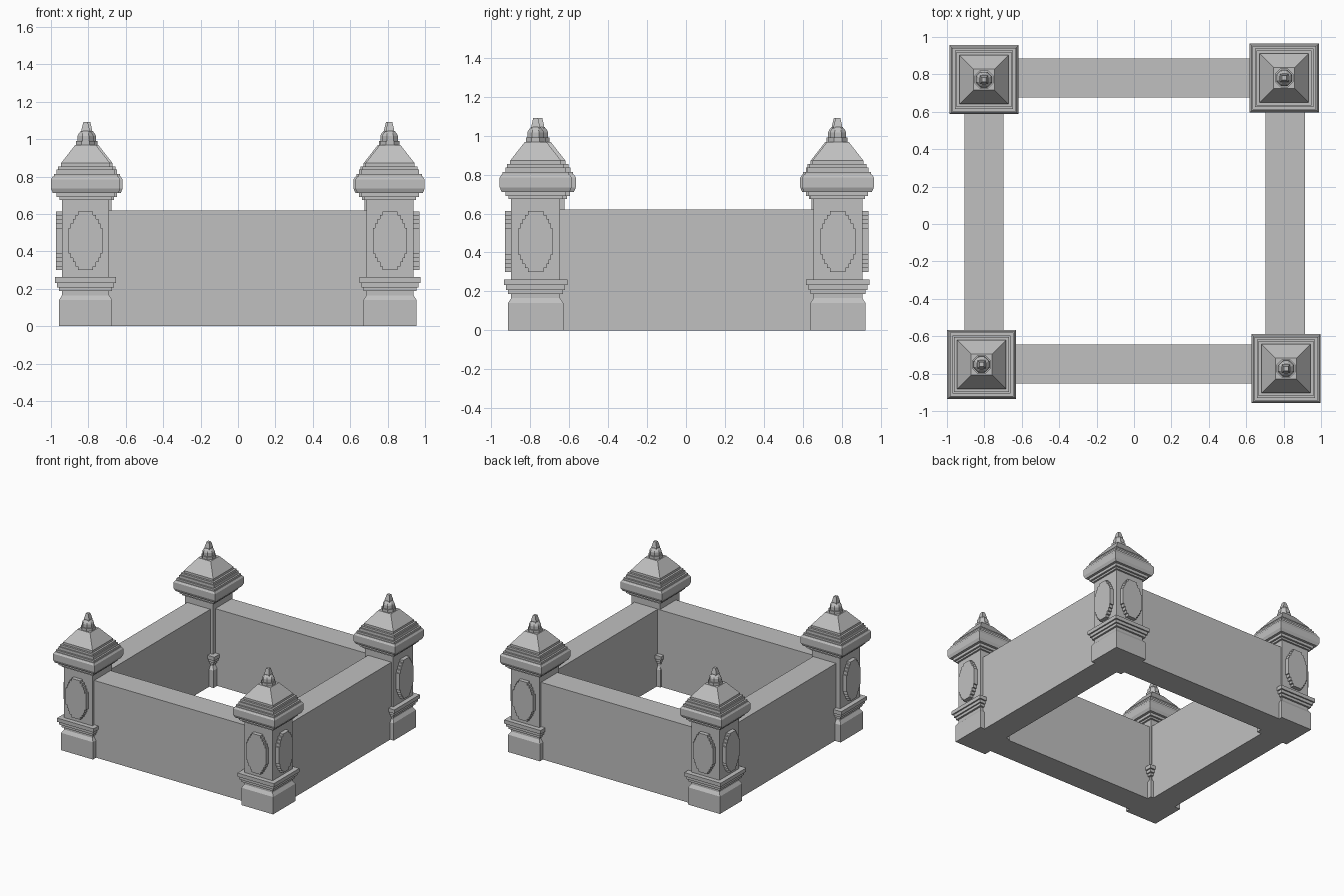
import bpy, bmesh, math
from mathutils import Matrix, Vector

old = bpy.data.objects.get("Cube")
if old:
    bpy.data.objects.remove(old, do_unlink=True)

stone = bpy.data.materials.new("grey_stone")
stone.use_nodes = True
GREY = (0.53, 0.53, 0.53, 1)
stone.diffuse_color = GREY
stone.node_tree.nodes["Principled BSDF"].inputs["Base Color"].default_value = GREY


def finish(name, bm, location=(0, 0, 0)):
    bmesh.ops.recalc_face_normals(bm, faces=bm.faces)
    mesh = bpy.data.meshes.new(name)
    bm.to_mesh(mesh)
    bm.free()
    mesh.materials.append(stone)
    obj = bpy.data.objects.new(name, mesh)
    obj.location = location
    bpy.context.collection.objects.link(obj)


def stack(name, profile, sides, location):
    """Loft regular rings through (half width, z) points and cap both ends."""
    bm = bmesh.new()
    rings = []
    for half, z in profile:
        r = half / math.cos(math.pi / sides)
        angles = [(i + 0.5) * math.tau / sides for i in range(sides)]
        rings.append([bm.verts.new((r * math.cos(a), r * math.sin(a), z)) for a in angles])
    for low, high in zip(rings, rings[1:]):
        for i in range(sides):
            j = (i + 1) % sides
            bm.faces.new((low[i], low[j], high[j], high[i]))
    bm.faces.new(rings[0])
    bm.faces.new(rings[-1])
    finish(name, bm, location)


def box(name, x0, x1, y0, y1, z1):
    bm = bmesh.new()
    bmesh.ops.create_cube(bm, size=1)
    for v in bm.verts:
        v.co = Vector((x0 if v.co.x < 0 else x1, y0 if v.co.y < 0 else y1, 0 if v.co.z < 0 else z1))
    finish(name, bm)


def panel(name, angle, location):
    """Raised plaque with stepped corners on one face of a pillar."""
    corners = [(.04, .157), (.055, .137), (.068, .115), (.08, .092), (.09, .067)]
    quarter = [corners[0]]
    for (x0, z0), (x1, z1) in zip(corners, corners[1:]):
        quarter += [(x0, z1), (x1, z1)]
    right = quarter + [(x, -z) for x, z in reversed(quarter)]
    outline = right + [(-x, z) for x, z in reversed(right)]
    bm = bmesh.new()
    face = bm.faces.new([bm.verts.new((x, -.11, z + .457)) for x, z in outline])
    grown = bmesh.ops.extrude_face_region(bm, geom=[face])["geom"]
    bmesh.ops.translate(bm, verts=[v for v in grown if isinstance(v, bmesh.types.BMVert)],
                        vec=(0, -.048, 0))
    bmesh.ops.rotate(bm, verts=bm.verts, matrix=Matrix.Rotation(angle, 3, 'Z'))
    finish(name, bm, location)


# Square pillar: plinth, stepped base, shaft, stepped cap, pyramid roof
PILLAR = [(.142, 0), (.142, .14), (.126, .165), (.126, .187), (.141, .187), (.141, .208),
          (.152, .208), (.152, .232), (.163, .232), (.163, .262), (.126, .262), (.126, .675),
          (.14, .675), (.14, .69), (.155, .69), (.155, .712), (.175, .712), (.185, .735),
          (.185, .785), (.175, .8), (.17, .8), (.17, .815), (.156, .815), (.156, .838),
          (.147, .838), (.147, .855), (.131, .855), (.131, .872), (.056, .968)]
# Finial: eight-sided collars, then a square spike
FINIAL = [(.05, .96), (.05, .99), (.042, .99), (.042, 1.018), (.036, 1.03), (.024, 1.045)]
SPIKE = [(.022, 1.03), (.022, 1.05), (.012, 1.092)]

CORNERS = {
    "front_right": (-.815, -.751),
    "front_left": (.813, -.773),
    "back_right": (-.802, .772),
    "back_left": (.803, .781),
}
for corner, (x, y) in CORNERS.items():
    at = (x, y, 0)
    stack(corner + "_pillar", PILLAR, 4, at)
    stack(corner + "_finial", FINIAL, 8, at)
    stack(corner + "_spike", SPIKE, 4, at)
    # Plaques on the two outward faces
    panel(corner + "_plaque_y", 0 if y < 0 else math.pi, at)
    panel(corner + "_plaque_x", math.pi / 2 if x > 0 else -math.pi / 2, at)

# Walls joining the pillars
WALL_TOP = .62
box("front_wall", -.8, .8, -.853, -.644, WALL_TOP)
box("back_wall", -.8, .8, .676, .885, WALL_TOP)
box("right_wall", -.906, -.699, -.75, .78, WALL_TOP)
box("left_wall", .704, .914, -.75, .78, WALL_TOP)
